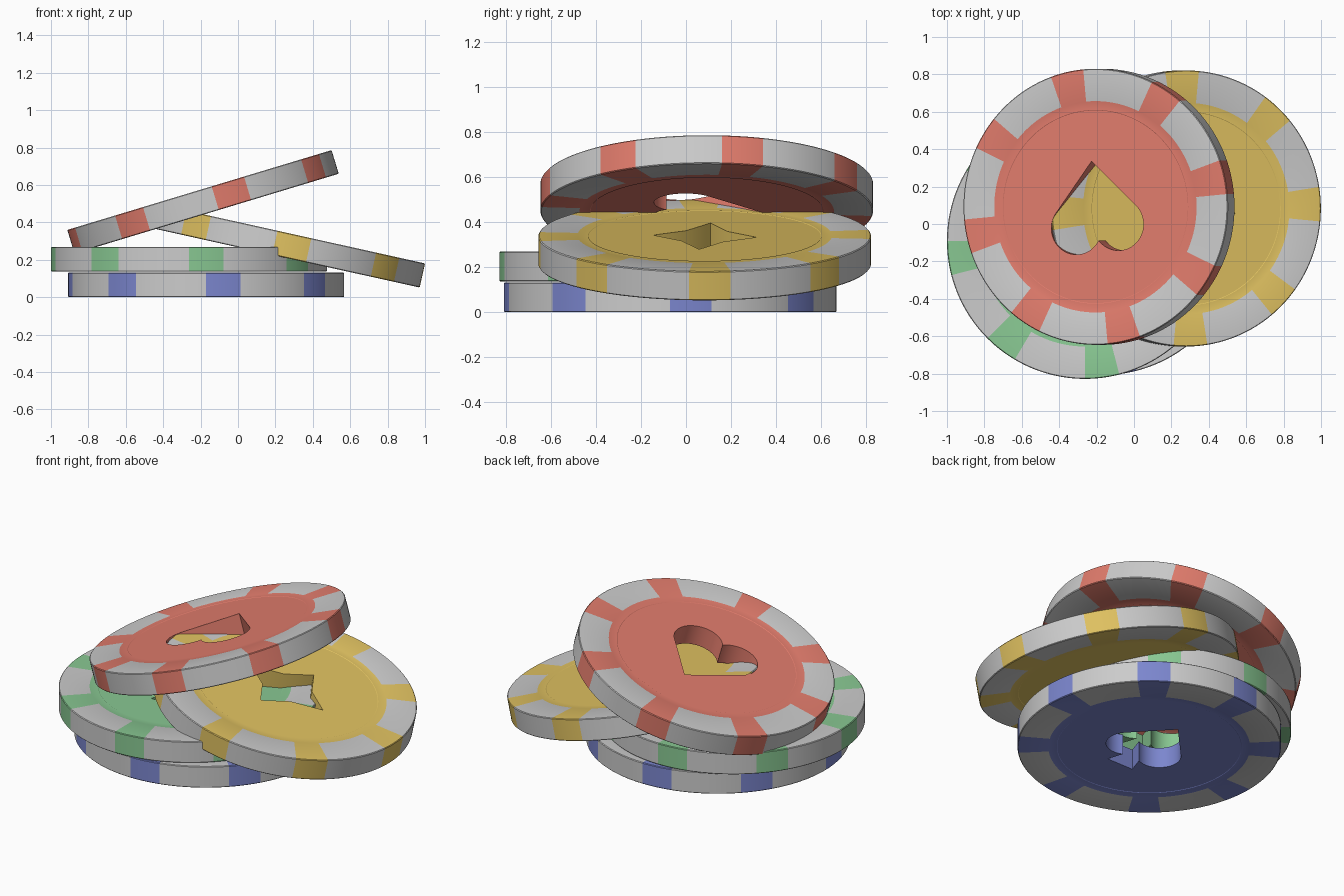
import bpy, bmesh, math
from mathutils import Matrix, Vector

if "Cube" in bpy.data.objects:
    bpy.data.objects.remove(bpy.data.objects["Cube"])

RADIUS, HALF, SEGMENTS = 0.738, 0.066, 200   # 8 edge spots, 25 segments per repeat
DISC, RING = 0.565, 0.515


def colour(name, rgb):
    mat = bpy.data.materials.new(name)
    mat.diffuse_color = (*rgb, 1)
    mat.use_nodes = True
    mat.node_tree.nodes["Principled BSDF"].inputs["Base Color"].default_value = mat.diffuse_color
    return mat


def make_object(name, bm, mat):
    bmesh.ops.recalc_face_normals(bm, faces=bm.faces)
    mesh = bpy.data.meshes.new(name)
    bm.to_mesh(mesh)
    bm.free()
    mesh.materials.append(None)
    mesh.materials.append(mat)
    obj = bpy.data.objects.new(name, mesh)
    bpy.context.collection.objects.link(obj)
    return obj


def circle(x, y, r, n=64):
    return [(x + r * math.cos(2 * math.pi * i / n), y + r * math.sin(2 * math.pi * i / n))
            for i in range(n)]


def tangent_kite(tip, cx, cy, r):
    # Pointed body whose straight sides meet two lobes tangentially
    d = Vector((cx, cy - tip))
    a = math.atan2(-d.y, -d.x) - math.acos(r / d.length)
    tx, ty = cx + r * math.cos(a), cy + r * math.sin(a)
    return [(0, tip), (-tx, ty), (-cx, cy), (cx, cy), (tx, ty)]


# Suit cutouts, each a set of simple overlapping outlines
def lobed(tip, cx, cy, r):
    return [circle(cx, cy, r), circle(-cx, cy, r), tangent_kite(tip, cx, cy, r)]


stem = [(0, 0.02), (-0.09, -0.255), (0.09, -0.255)]
heart = lobed(0.245, 0.118, -0.105, 0.14)
spade = lobed(0.25, 0.115, -0.05, 0.122) + [stem]
club = [circle(0, 0.13, 0.115), circle(0.128, -0.05, 0.115),
        circle(-0.128, -0.05, 0.115), circle(0, 0.02, 0.07), stem]
diamond = [[(0.27, 0), (0.105, 0.092), (0, 0.23), (-0.105, 0.092),
            (-0.27, 0), (-0.105, -0.092), (0, -0.23), (0.105, -0.092)]]


def cut(obj, outline, mat):
    bm = bmesh.new()
    low, high = [[bm.verts.new((x, y, z)) for x, y in outline] for z in (-0.2, 0.2)]
    n = len(outline)
    bm.faces.new(low)
    bm.faces.new(high)
    for i in range(n):
        bm.faces.new((low[i], low[(i + 1) % n], high[(i + 1) % n], high[i]))
    for f in bm.faces:
        f.material_index = 1
    cutter = make_object("cutter", bm, mat)
    cutter.hide_render = True
    mod = obj.modifiers.new("cutout", 'BOOLEAN')
    mod.operation, mod.solver, mod.object = 'DIFFERENCE', 'EXACT', cutter
    bpy.context.view_layer.objects.active = obj
    bpy.ops.object.modifier_apply(modifier=mod.name)
    bpy.data.objects.remove(cutter)


def chip(name, rgb, suit, location, tilt=0, spin=0):
    mat = colour(name, rgb)
    # Half profile from centre disc to rim, then mirrored below
    top = [(RING, HALF - 0.003), (RING + 0.003, HALF - 0.001), (DISC - 0.003, HALF - 0.001),
           (DISC, HALF), (RADIUS - 0.004, HALF), (RADIUS, HALF - 0.004)]
    profile = top + [(r, -z) for r, z in reversed(top)]
    bm = bmesh.new()
    rings = [[bm.verts.new((r * math.cos(2 * math.pi * i / SEGMENTS),
                            r * math.sin(2 * math.pi * i / SEGMENTS), z))
              for i in range(SEGMENTS)] for r, z in profile]
    for cap in (rings[0], rings[-1]):
        bm.faces.new(cap).material_index = 1
    for (a, b), (pa, pb) in zip(zip(rings, rings[1:]), zip(profile, profile[1:])):
        inner = max(pa[0], pb[0]) <= DISC
        for i in range(SEGMENTS):
            j = (i + 1) % SEGMENTS
            face = bm.faces.new((a[i], a[j], b[j], b[i]))
            face.material_index = int(inner or i % 25 < 8)
    obj = make_object(name, bm, mat)
    for outline in suit:
        cut(obj, outline, mat)
    bpy.ops.object.select_all(action='DESELECT')
    obj.select_set(True)
    bpy.context.view_layer.objects.active = obj
    bpy.ops.object.shade_smooth_by_angle(angle=math.radians(25))
    obj.matrix_world = (Matrix.Translation(location)
                        @ Matrix.Rotation(math.radians(tilt), 4, 'Y')
                        @ Matrix.Rotation(math.radians(spin), 4, 'Z'))


# Two flat chips with two leaning on top
chip("blue_chip", (0.20, 0.24, 0.62), spade, (-0.17, -0.07, 0.066))
chip("green_chip", (0.25, 0.58, 0.29), club, (-0.262, -0.09, 0.203))
chip("yellow_chip", (0.75, 0.54, 0.12), diamond, (0.265, 0.083, 0.276), 12.5, -5.4)
chip("red_chip", (0.75, 0.20, 0.15), heart, (-0.187, 0.092, 0.51), -16.8, 5.3)
